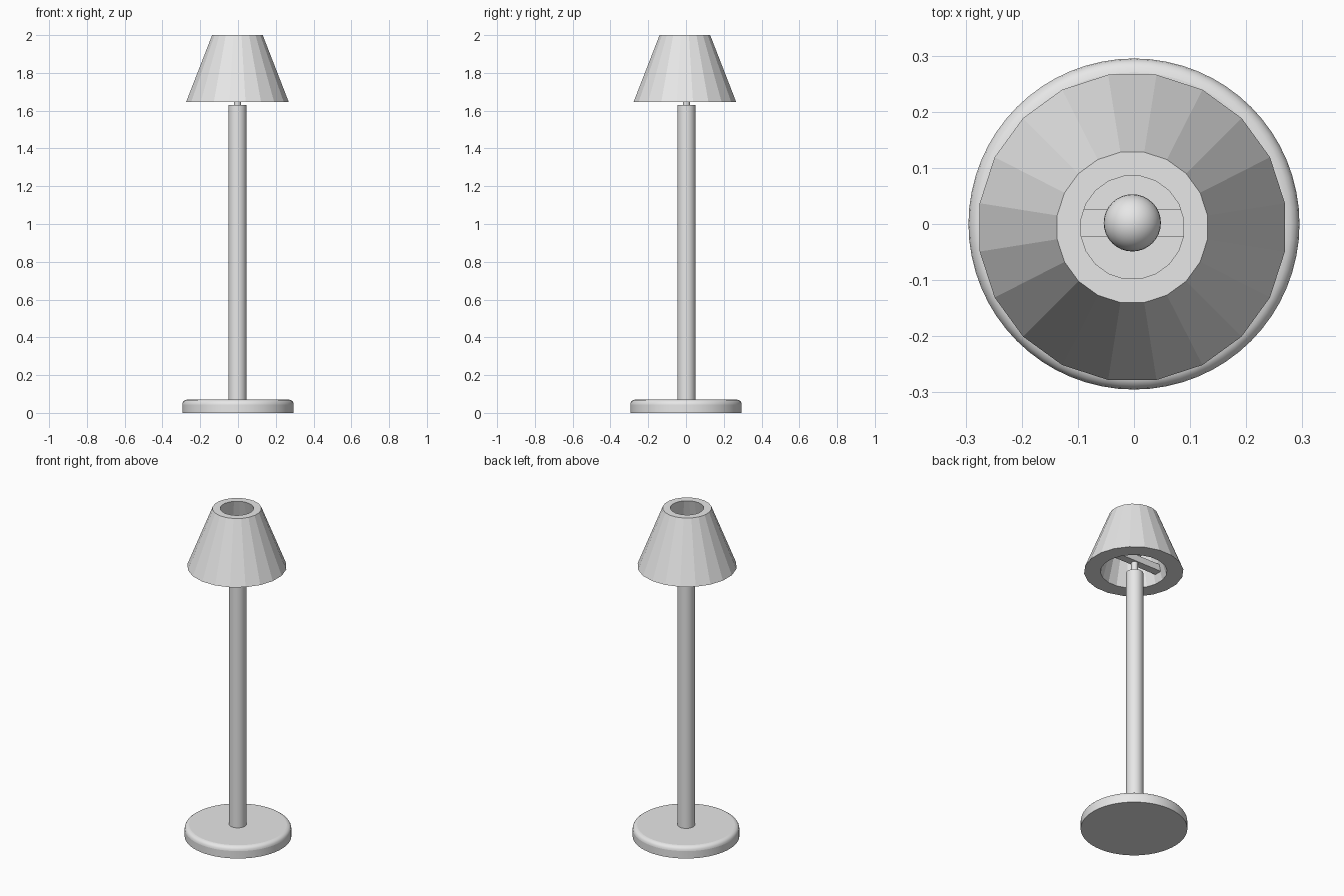
import bpy
import math
from mathutils import Vector

cube = bpy.data.objects.get("Cube")
if cube:
    bpy.data.objects.remove(cube, do_unlink=True)

# Single plain grey finish
grey = bpy.data.materials.new("light_grey")
grey.use_nodes = True
colour = (0.8, 0.8, 0.8, 1)
grey.diffuse_color = colour
grey.node_tree.nodes["Principled BSDF"].inputs["Base Color"].default_value = colour


def finish(obj, name, smooth=True):
    obj.name = name
    obj.data.name = name
    obj.data.materials.append(grey)
    if smooth:
        bpy.ops.object.shade_smooth_by_angle(angle=math.radians(35))
    return obj


def cylinder(name, radius, bottom, top, x=0, y=0, sides=32):
    bpy.ops.mesh.primitive_cylinder_add(
        vertices=sides, radius=radius, depth=top - bottom,
        location=(x, y, (bottom + top) / 2))
    return finish(bpy.context.object, name)


def ring(name, profile, sides, centre):
    """Spin a closed (radius, height) profile, with flats facing the axes."""
    verts, faces = [], []
    count = len(profile)
    for i in range(sides):
        a = 2 * math.pi * (i + 0.5) / sides
        for r, z in profile:
            r /= math.cos(math.pi / sides)
            verts.append((r * math.cos(a), r * math.sin(a), z))
        j = (i + 1) % sides
        for k in range(count):
            m = (k + 1) % count
            faces.append((i * count + k, j * count + k, j * count + m, i * count + m))
    mesh = bpy.data.meshes.new(name)
    mesh.from_pydata(verts, [], faces)
    obj = bpy.data.objects.new(name, mesh)
    obj.location = Vector(centre)
    bpy.context.collection.objects.link(obj)
    return finish(obj, name, smooth=False)


# Round base with a softened upper rim
base = cylinder("base", 0.295, 0, 0.07, sides=64)
weights = base.data.attributes.new("bevel_weight_edge", "FLOAT", "EDGE")
for edge in base.data.edges:
    if all(base.data.vertices[v].co.z > 0 for v in edge.vertices):
        weights.data[edge.index].value = 1
bevel = base.modifiers.new("rim", "BEVEL")
bevel.limit_method = "WEIGHT"
bevel.width = 0.025
bevel.segments = 4

# Pole and the thin peg that carries the cross bar
cylinder("pole", 0.048, 0.06, 1.63, x=-0.003, y=0.002)
cylinder("peg", 0.019, 1.62, 1.74, x=-0.003, y=0.002, sides=24)

# Thick faceted shade, open at both ends
ring("shade", [(0.272, 1.645), (0.134, 2.0), (0.0915, 2.0), (0.182, 1.645)],
     20, (-0.003, -0.006, 0))

# Cross bar set into the shade walls
bpy.ops.mesh.primitive_cube_add(size=1, location=(-0.003, 0.002, 1.715))
bar = bpy.context.object
bar.scale = (0.4, 0.048, 0.04)
finish(bar, "cross_bar", smooth=False)

# Round bulb resting on the bar
bpy.ops.mesh.primitive_uv_sphere_add(
    segments=32, ring_count=16, radius=0.051, location=(-0.003, 0.002, 1.78))
finish(bpy.context.object, "bulb")
